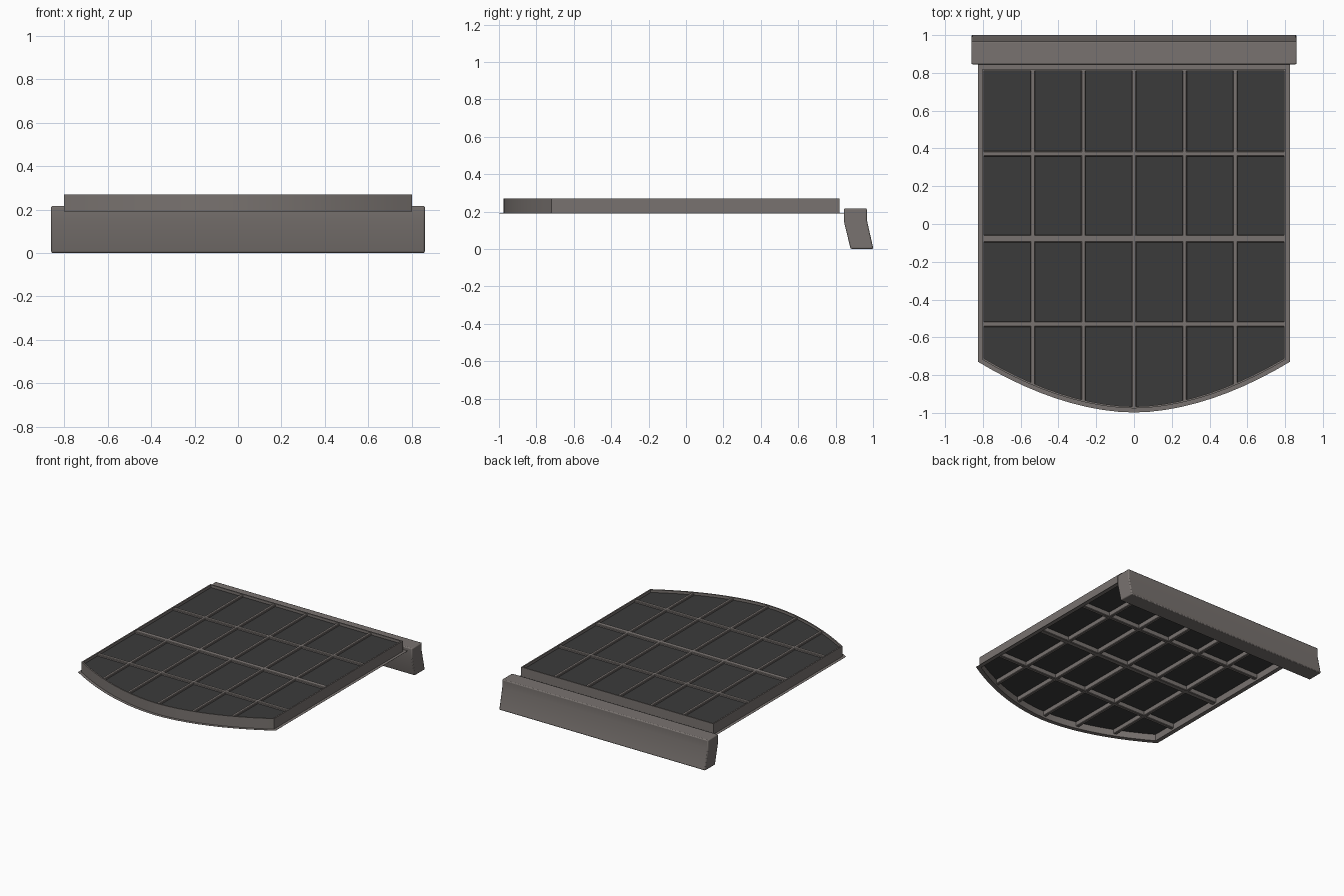
import bpy, bmesh, math

if "Cube" in bpy.data.objects:
    bpy.data.objects.remove(bpy.data.objects["Cube"])


def material(name, rgb):
    m = bpy.data.materials.new(name)
    m.diffuse_color = (*rgb, 1)
    m.use_nodes = True
    m.node_tree.nodes["Principled BSDF"].inputs["Base Color"].default_value = m.diffuse_color
    return m


metal = material("warm grey frame", (0.19, 0.17, 0.16))
dark = material("charcoal glass", (0.043, 0.043, 0.043))


def front_y(x, half, corner, tip):
    return tip + (corner - tip) * min(1, abs(x) / half) ** 1.85


def outline(half, corner, tip, back, n=20):
    # square back, bowed front
    pts = [(half, back), (-half, back)]
    for i in range(n + 1):
        x = -half + 2 * half * i / n
        pts.append((x, front_y(x, half, corner, tip)))
    return pts


def loft(name, loops, mat, cap=False, closed=False):
    bm = bmesh.new()
    rings = [[bm.verts.new(p) for p in loop] for loop in loops]
    n = len(rings[0])
    pairs = list(zip(rings, rings[1:]))
    if closed:
        pairs.append((rings[-1], rings[0]))
    for a, b in pairs:
        for i in range(n):
            j = (i + 1) % n
            bm.faces.new((a[i], a[j], b[j], b[i]))
    if cap:
        bm.faces.new(rings[0])
        bm.faces.new(rings[-1])
    bmesh.ops.recalc_face_normals(bm, faces=bm.faces)
    me = bpy.data.meshes.new(name)
    bm.to_mesh(me)
    bm.free()
    me.materials.append(mat)
    ob = bpy.data.objects.new(name, me)
    bpy.context.collection.objects.link(ob)
    return ob


def smooth(ob):
    bpy.ops.object.select_all(action='DESELECT')
    bpy.context.view_layer.objects.active = ob
    ob.select_set(True)
    bpy.ops.object.shade_smooth_by_angle(angle=math.radians(30))


def at(pts, z):
    return [(x, y, z) for x, y in pts]


# Rim: upright wall with a very thin flange around its foot
flange = outline(0.825, -0.73, -0.998, 0.847)
wall = outline(0.803, -0.718, -0.976, 0.82)
inner = outline(0.793, -0.712, -0.966, 0.81)
rim = loft("rim", [at(flange, 0.19), at(flange, 0.191), at(wall, 0.191),
                   at(wall, 0.27), at(inner, 0.27), at(inner, 0.19)],
           metal, closed=True)
smooth(rim)

# Dark panel filling the rim
panel = outline(0.796, -0.714, -0.969, 0.813)
loft("panel", [at(panel, 0.24), at(panel, 0.25)], dark, cap=True)

# Glazing bars, lightly chamfered, standing above and below the panel
LOW, HIGH = 0.205, 0.264


def section(w, c=0.004):
    return [(-w + c, LOW), (w - c, LOW), (w, LOW + c), (w, HIGH - c),
            (w - c, HIGH), (-w + c, HIGH), (-w, HIGH - c), (-w, LOW + c)]


for i in range(-2, 3):
    x = 0.268 * i
    y0 = front_y(x, 0.797, -0.714, -0.969)
    loft("long_bar", [[(x + a, y, z) for a, z in section(0.012)]
                      for y in (y0, 0.813)], metal, cap=True)
for y, w in ((0.372, 0.014), (-0.077, 0.02), (-0.53, 0.014)):
    loft("cross_bar", [[(x, y + a, z) for a, z in section(w)]
                       for x in (-0.797, 0.797)], metal, cap=True)

# Leaning rail along the back
profile = [(0.845, 0.217), (0.967, 0.217), (0.967, 0.155),
           (1.002, 0.0), (0.88, 0.0), (0.845, 0.145)]
rail = loft("back_rail", [[(x, y, z) for y, z in profile]
                          for x in (-0.861, 0.861)], metal, cap=True)
bev = rail.modifiers.new("soft edges", 'BEVEL')
bev.width = 0.007
bev.segments = 2
bev.limit_method = 'ANGLE'
bev.angle_limit = 0.7
smooth(rail)
